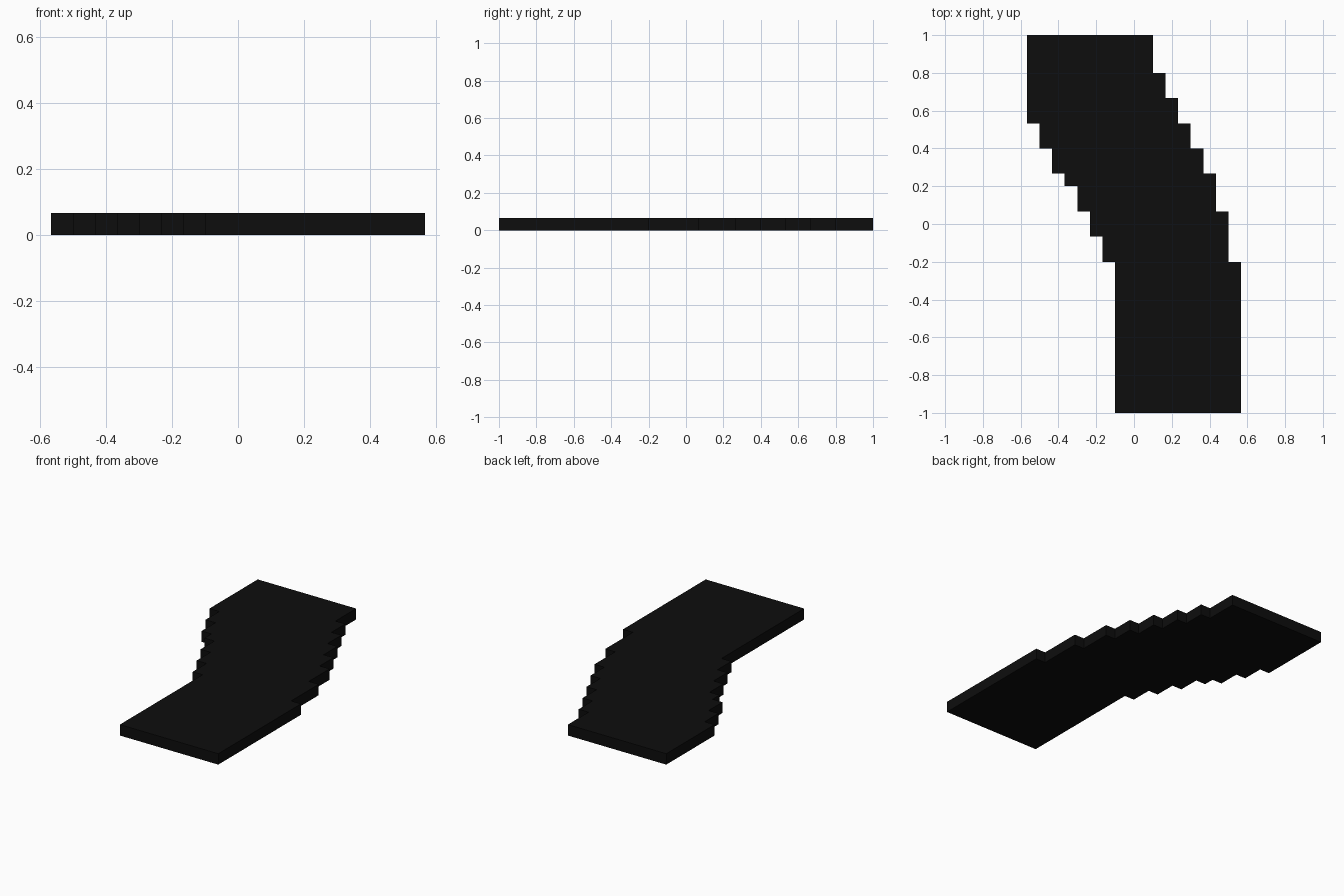
import bpy
import bmesh

if "Cube" in bpy.data.objects:
    bpy.data.objects.remove(bpy.data.objects["Cube"])

U = 1 / 15  # one block of the stepped grid

# Stepped edges: (x of the edge, y where that step ends), going from back to front
RIGHT = [(1.5, 12), (2.5, 10), (3.5, 8), (4.5, 6), (5.5, 4), (6.5, 1), (7.5, -3), (8.5, -15)]
LEFT = [(-8.5, 8), (-7.5, 6), (-6.5, 4), (-5.5, 3), (-4.5, 1), (-3.5, -1), (-2.5, -3), (-1.5, -15)]


def stair(steps, y=15):
    points = []
    for x, end in steps:
        points += [(x, y), (x, end)]
        y = end
    return points


# Curved path slab: closed outline extruded one block high
outline = stair(LEFT) + stair(RIGHT)[::-1]
bm = bmesh.new()
base = bm.faces.new([bm.verts.new((x * U, y * U, 0)) for x, y in outline])
top = bmesh.ops.extrude_face_region(bm, geom=[base], use_keep_orig=True)["geom"]
bmesh.ops.translate(bm, vec=(0, 0, U), verts=[g for g in top if isinstance(g, bmesh.types.BMVert)])
bmesh.ops.recalc_face_normals(bm, faces=bm.faces)
bmesh.ops.triangulate(bm, faces=[f for f in bm.faces if len(f.verts) > 4])

mesh = bpy.data.meshes.new("path_slab")
bm.to_mesh(mesh)
bm.free()

# Near-black surface
black = bpy.data.materials.new("asphalt_black")
black.diffuse_color = (0.004, 0.004, 0.004, 1)
black.use_nodes = True
black.node_tree.nodes["Principled BSDF"].inputs["Base Color"].default_value = black.diffuse_color
mesh.materials.append(black)
bpy.context.collection.objects.link(bpy.data.objects.new("path_slab", mesh))
